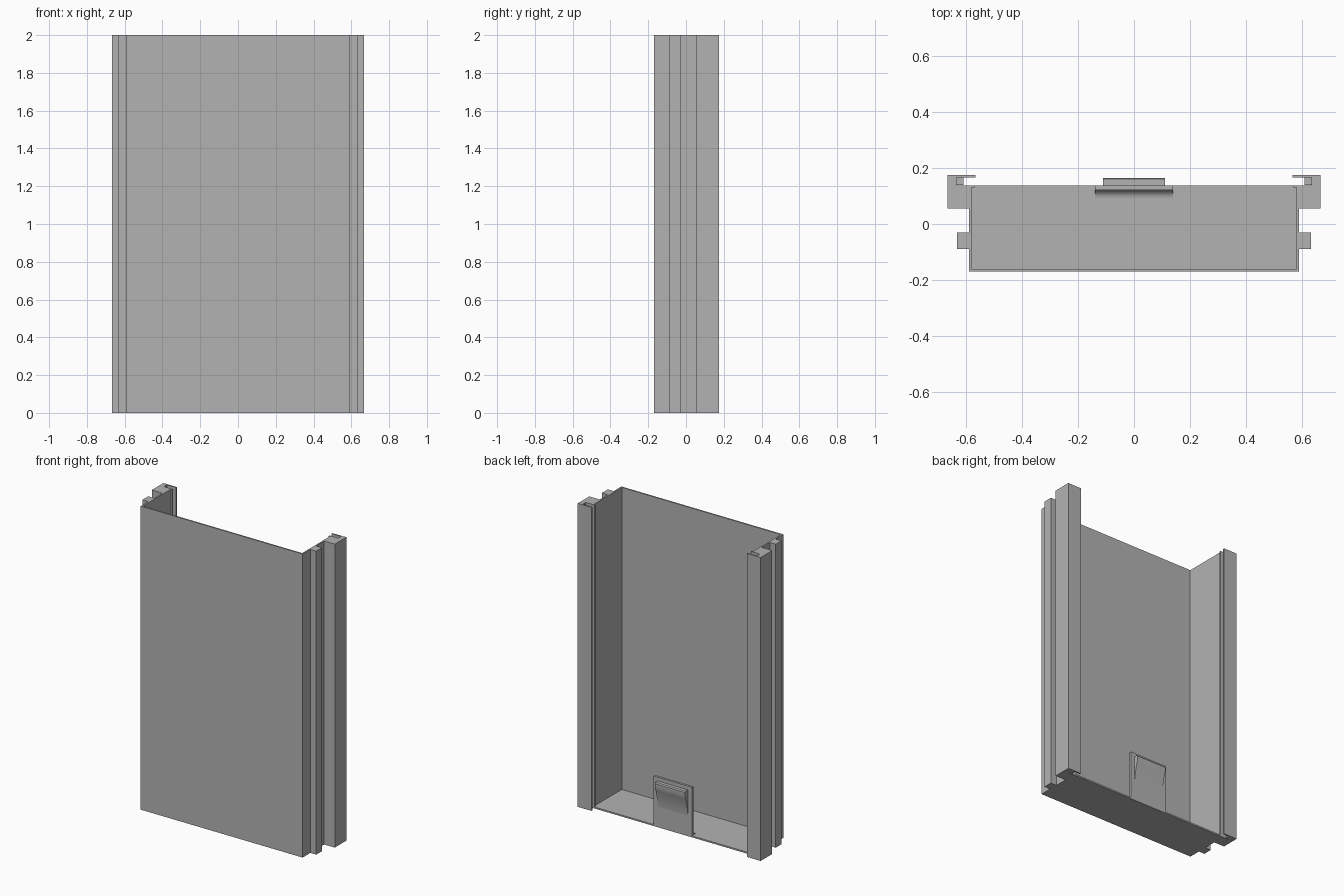
import bpy, bmesh, math

if "Cube" in bpy.data.objects:
    bpy.data.objects.remove(bpy.data.objects["Cube"])

grey = bpy.data.materials.new("plain grey")
grey.diffuse_color = (0.45, 0.45, 0.45, 1)
grey.use_nodes = True
grey.node_tree.nodes["Principled BSDF"].inputs["Base Color"].default_value = grey.diffuse_color


def prism(name, outline, lo, hi, axis="z"):
    """Extrude an outline: (x, y) along z, or (y, z) along x."""
    def place(p, t):
        return (p[0], p[1], t) if axis == "z" else (t, p[0], p[1])
    bm = bmesh.new()
    a = [bm.verts.new(place(p, lo)) for p in outline]
    b = [bm.verts.new(place(p, hi)) for p in outline]
    n = len(a)
    bm.faces.new(a)
    bm.faces.new(b)
    for i in range(n):
        j = (i + 1) % n
        bm.faces.new((a[i], a[j], b[j], b[i]))
    bmesh.ops.recalc_face_normals(bm, faces=bm.faces)
    me = bpy.data.meshes.new(name)
    bm.to_mesh(me)
    bm.free()
    me.materials.append(grey)
    ob = bpy.data.objects.new(name, me)
    bpy.context.collection.objects.link(ob)
    return ob


def smooth(ob):
    bpy.ops.object.select_all(action="DESELECT")
    ob.select_set(True)
    bpy.context.view_layer.objects.active = ob
    bpy.ops.object.shade_smooth_by_angle(angle=math.radians(30))


# Extruded shell: front wall, side walls, guide ribs and rear hooked channels
right = [(0.59, -0.17), (0.59, -0.09), (0.633, -0.09), (0.633, -0.03),
         (0.59, -0.03), (0.59, 0.055), (0.667, 0.055), (0.667, 0.175),
         (0.567, 0.175), (0.567, 0.166), (0.635, 0.166), (0.635, 0.137),
         (0.57, 0.137), (0.57, 0.13), (0.58, 0.13), (0.58, -0.16)]
left = [(-x, y) for x, y in reversed(right)]
prism("shell", right + left, 0, 2)

# Floor panel
prism("floor", [(-0.585, -0.165), (0.585, -0.165), (0.585, 0.137), (-0.585, 0.137)], 0, 0.01)

# Stops closing the foot of each rear channel
for side, s in (("left", -1), ("right", 1)):
    prism(side + "_channel_stop", [(s * 0.637, 0.139), (s * 0.61, 0.139),
                                   (s * 0.61, 0.168), (s * 0.637, 0.168)], 0, 0.01)

# Latch plate with a rounded foot blending into the floor
r = 0.03
foot = [(0.122 - r + r * math.sin(a), 0.01 + r - r * math.cos(a))
        for a in [i * math.pi / 16 for i in range(9)]]
smooth(prism("latch_plate", foot + [(0.122, 0.33), (0.137, 0.33), (0.137, 0), (0.122 - r, 0)],
             -0.14, 0.14, "x"))

# Latch hook: flat top ledge with a hollow ramp down to the plate
ramp = [(0.135 + 0.03 * (i / 10) ** 2, 0.09 + 0.18 * i / 10) for i in range(11)]
smooth(prism("latch_hook", ramp + [(0.165, 0.298), (0.16, 0.305), (0.135, 0.305)],
             -0.11, 0.11, "x"))
